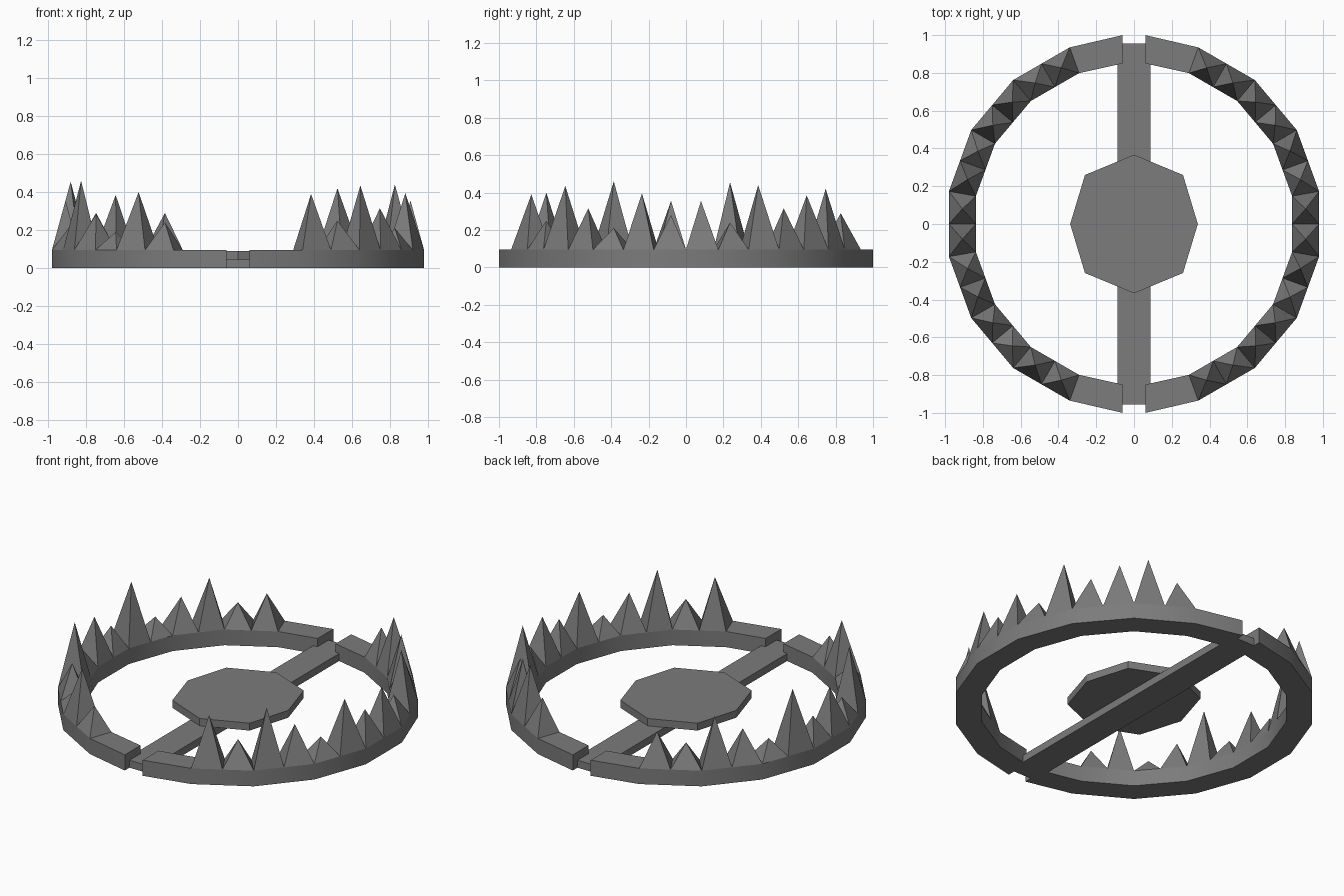
import bpy, bmesh, math
from mathutils import Vector

if "Cube" in bpy.data.objects:
    bpy.data.objects.remove(bpy.data.objects["Cube"], do_unlink=True)

# Single iron colour
iron = bpy.data.materials.new("dark iron grey")
iron.use_nodes = True
colour = (0.2, 0.2, 0.2, 1)
iron.diffuse_color = colour
iron.node_tree.nodes["Principled BSDF"].inputs["Base Color"].default_value = colour

JAW_TOP = 0.095
OUTER, INNER = 0.995, 0.85


def finish(bm, name, smooth=False):
    bmesh.ops.recalc_face_normals(bm, faces=bm.faces[:])
    mesh = bpy.data.meshes.new(name)
    bm.to_mesh(mesh)
    bm.free()
    mesh.materials.append(iron)
    ob = bpy.data.objects.new(name, mesh)
    bpy.context.collection.objects.link(ob)
    if smooth:
        bpy.ops.object.select_all(action="DESELECT")
        ob.select_set(True)
        bpy.context.view_layer.objects.active = ob
        bpy.ops.object.shade_smooth_by_angle(angle=math.radians(30))
    return ob


def prism(bm, outline, z0, z1):
    low = [bm.verts.new((x, y, z0)) for x, y in outline]
    high = [bm.verts.new((x, y, z1)) for x, y in outline]
    bm.faces.new(low)
    bm.faces.new(high)
    for i in range(len(low)):
        j = (i + 1) % len(low)
        bm.faces.new((low[i], low[j], high[j], high[i]))


def arc(radius, end_y, side):
    """Half ring of points from front to back, with ends cut near the middle."""
    pts = [(0.06, -end_y)]
    for deg in range(-70, 71, 20):
        a = math.radians(deg)
        pts.append((radius * math.cos(a), radius * math.sin(a)))
    pts.append((0.06, end_y))
    return [Vector((side * x, y, 0)) for x, y in pts]


def jaw(name, side):
    bm = bmesh.new()
    rings = []
    for o, i in zip(arc(OUTER, 1.0, side), arc(INNER, 0.85, side)):
        rings.append([bm.verts.new((p.x, p.y, z))
                      for p, z in ((o, 0), (o, JAW_TOP), (i, JAW_TOP), (i, 0))])
    for a, b in zip(rings, rings[1:]):
        for k in range(4):
            n = (k + 1) % 4
            bm.faces.new((a[k], a[n], b[n], b[k]))
    bm.faces.new(rings[0])
    bm.faces.new(rings[-1])
    finish(bm, name, smooth=True)


def teeth(name, side, heights):
    # Two pyramids on each jaw segment, leaving the end segments bare
    bm = bmesh.new()
    outer = arc(OUTER, 1.0, side)[1:-1]
    inner = arc(INNER, 0.85, side)[1:-1]
    for n, height in enumerate(heights):
        seg, half = divmod(n, 2)
        t0, t1 = half * 0.5, half * 0.5 + 0.5
        base = [outer[seg].lerp(outer[seg + 1], t0), outer[seg].lerp(outer[seg + 1], t1),
                inner[seg].lerp(inner[seg + 1], t1), inner[seg].lerp(inner[seg + 1], t0)]
        centre = sum(base, Vector()) / 4
        corners = [bm.verts.new((p.x, p.y, JAW_TOP)) for p in base]
        tip = bm.verts.new((centre.x, centre.y, height))
        bm.faces.new(corners)
        for k in range(4):
            bm.faces.new((corners[k], corners[(k + 1) % 4], tip))
    finish(bm, name)


# Jaws and their uneven teeth, listed front to back
jaw("left_jaw", 1)
jaw("right_jaw", -1)
teeth("left_teeth", 1, [0.39, 0.25, 0.435, 0.315, 0.21, 0.395, 0.28,
                        0.355, 0.24, 0.44, 0.315, 0.385, 0.42, 0.29])
teeth("right_teeth", -1, [0.24, 0.40, 0.19, 0.285, 0.46, 0.225, 0.355,
                          0.24, 0.455, 0.2, 0.29, 0.385, 0.23, 0.29])

# Cross bar joining the jaw ends
bm = bmesh.new()
prism(bm, [(-0.088, -0.955), (0.088, -0.955), (0.088, 0.955), (-0.088, 0.955)], 0, 0.045)
finish(bm, "cross_bar")

# Eight-sided trigger plate, slightly pulled in at the sides
bm = bmesh.new()
outline = []
for k in range(8):
    a = k * math.pi / 4
    r = 0.338 if k % 4 == 0 else 0.367
    outline.append((r * math.cos(a), r * math.sin(a)))
prism(bm, outline, 0.045, 0.09)
finish(bm, "trigger_plate")
